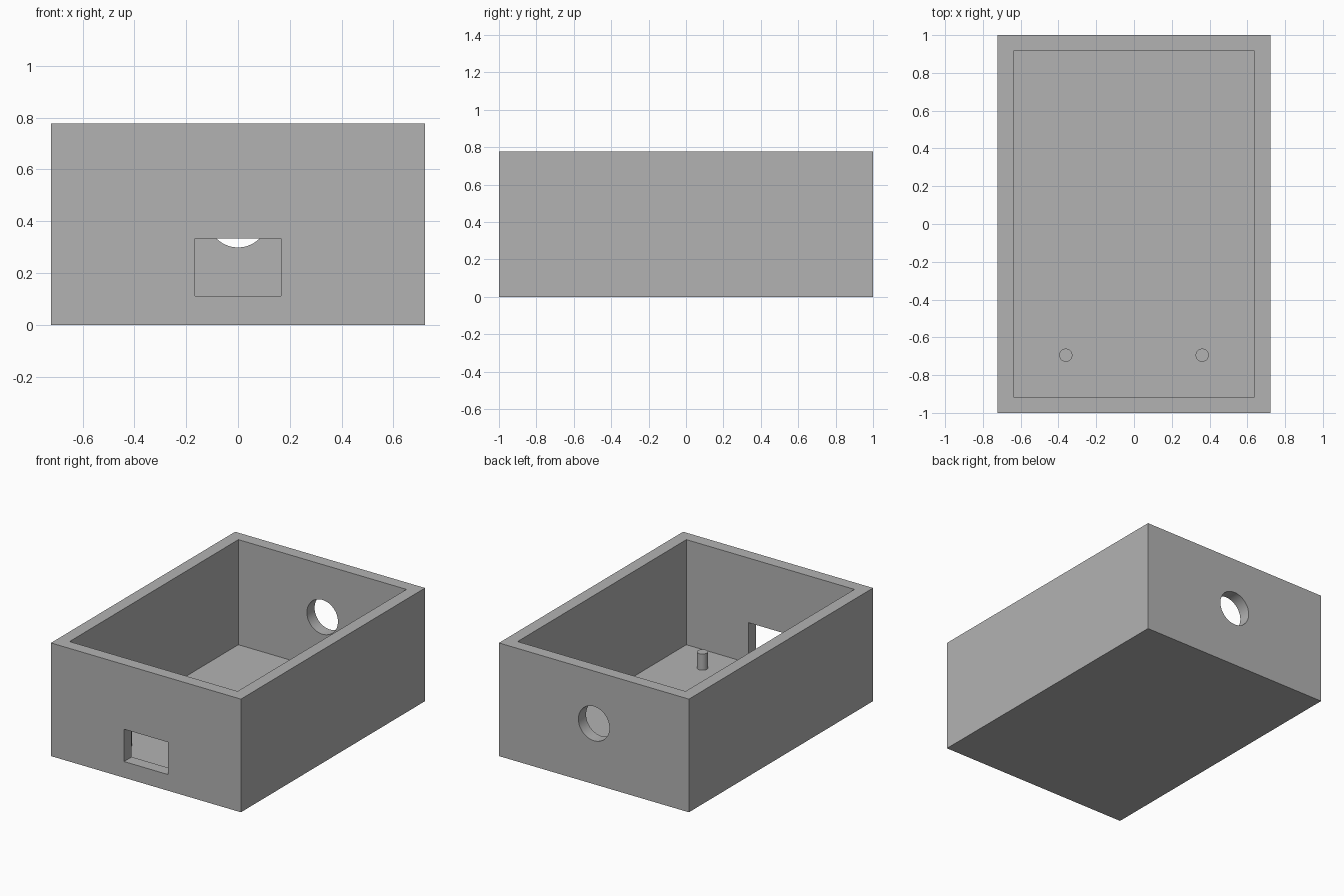
import bpy
from math import radians

default = bpy.data.objects.get("Cube")
if default:
    bpy.data.objects.remove(default, do_unlink=True)

U = 1 / 36  # design unit: the box is 52 x 72 x 28 units

grey = bpy.data.materials.new("plain grey")
grey.use_nodes = True
grey.diffuse_color = (0.45, 0.45, 0.45, 1)
grey.node_tree.nodes["Principled BSDF"].inputs["Base Color"].default_value = grey.diffuse_color


def block(name, x, y, z):
    """Box from (low, high) ranges in design units."""
    centre = [(a + b) / 2 * U for a, b in (x, y, z)]
    bpy.ops.mesh.primitive_cube_add(size=1, location=centre)
    ob = bpy.context.object
    ob.name = name
    ob.scale = [(b - a) * U for a, b in (x, y, z)]
    bpy.ops.object.transform_apply(location=False, rotation=False, scale=True)
    ob.data.materials.append(grey)
    return ob


def rod(name, radius, length, centre, tilt=0):
    bpy.ops.mesh.primitive_cylinder_add(
        vertices=64, radius=radius * U, depth=length * U,
        location=[c * U for c in centre], rotation=(radians(tilt), 0, 0))
    ob = bpy.context.object
    ob.name = name
    ob.data.materials.append(grey)
    return ob


def smooth(ob):
    bpy.ops.object.select_all(action='DESELECT')
    ob.select_set(True)
    bpy.context.view_layer.objects.active = ob
    bpy.ops.object.shade_smooth_by_angle(angle=radians(30))


# Open-topped box with a cable hole at the back and a socket window in front
box = block("open_box", (-26, 26), (-36, 36), (0, 28))
cutters = [
    block("cavity_cutter", (-23, 23), (-33, 33), (2, 32)),
    block("window_cutter", (-6, 6), (-40, -30), (4, 12)),
    rod("cable_hole_cutter", 4.25, 10, (0, 35, 15), tilt=90),
]
for cutter in cutters:
    cutter.hide_render = True
    mod = box.modifiers.new(cutter.name, 'BOOLEAN')
    mod.operation = 'DIFFERENCE'
    mod.solver = 'EXACT'
    mod.object = cutter
    bpy.context.view_layer.objects.active = box
    bpy.ops.object.modifier_apply(modifier=mod.name)
    bpy.data.objects.remove(cutter, do_unlink=True)
smooth(box)

# Two locating pegs standing on the floor, slightly sunk into it
for side, sign in (("left", 1), ("right", -1)):
    smooth(rod(f"{side}_peg", 1.25, 4.5, (sign * 13, -25, 3.75)))
